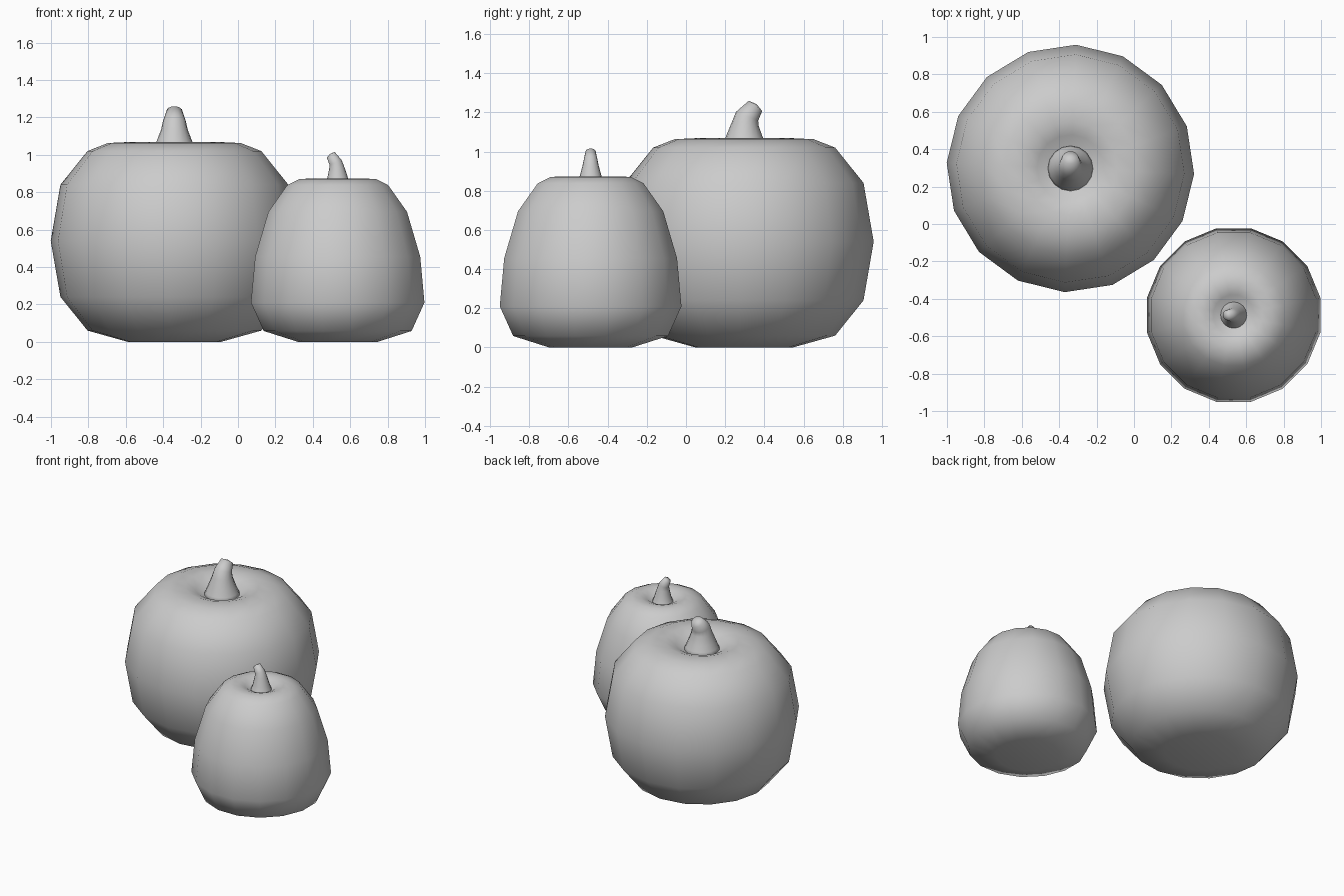
import bpy, bmesh, math
from mathutils import Matrix, Vector

cube = bpy.data.objects.get("Cube")
if cube:
    bpy.data.objects.remove(cube, do_unlink=True)

SIDES = 16

grey = bpy.data.materials.new("plain_grey")
grey.use_nodes = True
grey.diffuse_color = (0.6, 0.6, 0.6, 1)
grey.node_tree.nodes["Principled BSDF"].inputs["Base Color"].default_value = (0.6, 0.6, 0.6, 1)


def loft(name, rings, location, bottom, top, spin=0.0):
    """Skin tilted circles (lean, height, radius, tilt) and close both ends with a fan."""
    bm = bmesh.new()
    loops = []
    for lean, height, radius, tilt in rings:
        frame = Matrix.Translation((lean, 0, height)) @ Matrix.Rotation(math.radians(tilt), 4, "Y")
        angles = [2 * math.pi * i / SIDES for i in range(SIDES)]
        loops.append([bm.verts.new(frame @ Vector((radius * math.cos(a), radius * math.sin(a), 0)))
                      for a in angles])
    for low, high in zip(loops, loops[1:]):
        for i in range(SIDES):
            j = (i + 1) % SIDES
            bm.faces.new((low[i], low[j], high[j], high[i]))
    for loop, pole in ((loops[0], bottom), (loops[-1], top)):
        centre = bm.verts.new(pole)
        for i in range(SIDES):
            bm.faces.new((loop[i], loop[(i + 1) % SIDES], centre))
    bmesh.ops.recalc_face_normals(bm, faces=bm.faces)
    for face in bm.faces:
        face.smooth = True
    mesh = bpy.data.meshes.new(name)
    bm.to_mesh(mesh)
    bm.free()
    mesh.materials.append(grey)
    obj = bpy.data.objects.new(name, mesh)
    obj.location = location
    obj.rotation_euler.z = math.radians(spin)
    bpy.context.collection.objects.link(obj)
    return obj


def body(name, profile, location, floor, dip, spin):
    rings = [(0, z, r, 0) for r, z in profile]
    return loft(name, rings, location, (0, 0, floor), (0, 0, dip), spin)


# Large round pumpkin with a sunken crown
big_spot = (-0.34, 0.297, 0)
body("large_pumpkin_body",
     [(0.25, 0.0), (0.465, 0.06), (0.61, 0.24), (0.662, 0.54), (0.61, 0.84),
      (0.465, 1.02), (0.355, 1.063), (0.25, 1.068), (0.18, 1.045), (0.12, 1.01)],
     big_spot, 0.01, 1.0, -2.6)

# Its stem bends towards the back
loft("large_pumpkin_stem",
     [(0, 0.99, 0.13, 0), (0, 1.03, 0.112, 0), (0, 1.07, 0.096, 0), (0.004, 1.135, 0.071, 5),
      (0.015, 1.18, 0.061, 22), (0.058, 1.233, 0.043, 38)],
     big_spot, (0, 0, 0.99), (0.064, 0, 1.241), 90)

# Small tapered pumpkin, widest near the ground
small_spot = (0.533, -0.487, 0)
body("small_pumpkin_body",
     [(0.217, 0.0), (0.403, 0.058), (0.473, 0.21), (0.45, 0.455), (0.378, 0.695),
      (0.275, 0.838), (0.21, 0.87), (0.155, 0.873), (0.11, 0.858), (0.07, 0.832)],
     small_spot, 0.01, 0.825, 11.25)

# Its stem bends towards the right
loft("small_pumpkin_stem",
     [(0, 0.815, 0.078, 0), (0, 0.84, 0.067, 0), (0, 0.87, 0.057, 0), (0.004, 0.925, 0.042, 5),
      (0.011, 0.958, 0.035, 22), (0.037, 1.0, 0.026, 36)],
     small_spot, (0, 0, 0.815), (0.041, 0, 1.005), 180)
